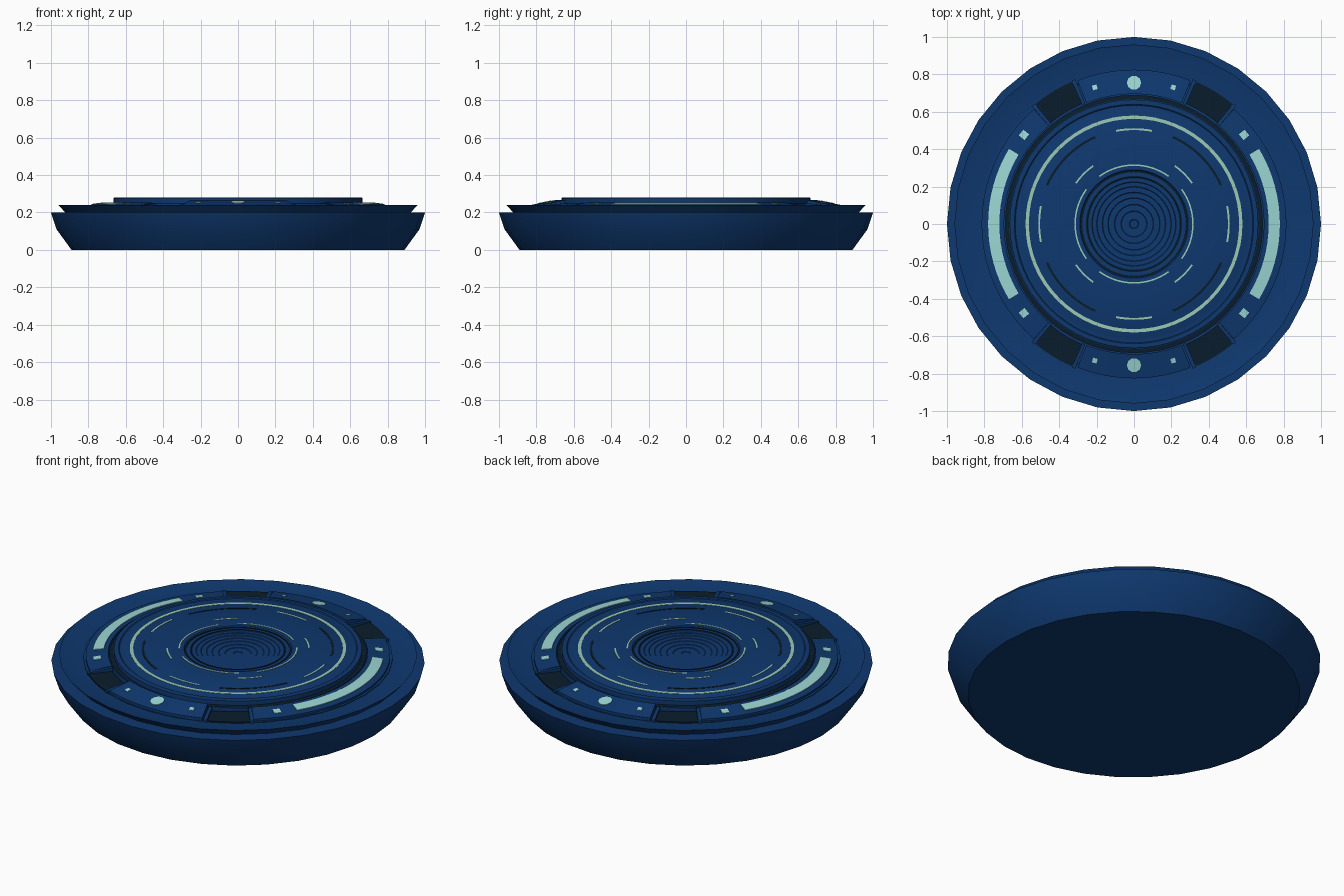
import bpy, bmesh
from math import sin, cos, radians, tau

cube = bpy.data.objects.get("Cube")
if cube:
    bpy.data.objects.remove(cube)


def material(name, r, g, b):
    m = bpy.data.materials.new(name)
    m.diffuse_color = (r, g, b, 1)
    m.use_nodes = True
    m.node_tree.nodes["Principled BSDF"].inputs["Base Color"].default_value = (r, g, b, 1)
    return m


BLUE = material("deep blue", 0.0045, 0.04, 0.16)
DARK = material("dark slate", 0.003, 0.012, 0.025)
TEAL = material("pale teal", 0.33, 0.68, 0.66)
GREEN = material("pale green", 0.33, 0.58, 0.45)


def finish(name, bm, mat, angle=25):
    bmesh.ops.remove_doubles(bm, verts=bm.verts, dist=0.00005)
    bmesh.ops.recalc_face_normals(bm, faces=bm.faces)
    me = bpy.data.meshes.new(name)
    bm.to_mesh(me)
    bm.free()
    me.materials.append(mat)
    ob = bpy.data.objects.new(name, me)
    bpy.context.collection.objects.link(ob)
    bpy.ops.object.select_all(action='DESELECT')
    ob.select_set(True)
    bpy.context.view_layer.objects.active = ob
    bpy.ops.object.shade_smooth_by_angle(angle=radians(angle))
    return ob


def sweep(name, profile, mat, start=0, end=360, steps=64):
    """Turn a closed (radius, z) profile about the z axis, degrees from +x."""
    bm = bmesh.new()
    full = end - start == 360
    rows = []
    for i in range(steps if full else steps + 1):
        a = radians(start + (end - start) * i / steps)
        rows.append([bm.verts.new((r * cos(a), r * sin(a), z)) for r, z in profile])
    n = len(profile)
    pairs = list(zip(rows, rows[1:])) + ([(rows[-1], rows[0])] if full else [])
    for p, q in pairs:
        for j in range(n):
            k = (j + 1) % n
            if profile[j][0] + profile[k][0] > 0:
                bm.faces.new((p[j], p[k], q[k], q[j]))
    if not full:
        bm.faces.new(rows[0])
        bm.faces.new(rows[-1])
    return finish(name, bm, mat)


def band(r0, r1, z0, z1, low):
    """Four sided section whose top runs from z0 at r0 to z1 at r1."""
    return [(r0, low), (r1, low), (r1, z1), (r0, z0)]


def lamp(name, radius, angle, size, sides, slope, mat):
    """Small thin polygon lying on a panel that slopes outward."""
    a = radians(angle)
    bm = bmesh.new()
    rings = []
    for lift in (-0.003, 0.003):
        ring = []
        for i in range(sides):
            t = tau * (i + 0.5) / sides
            r, s = radius + size * cos(t), size * sin(t)
            ring.append(bm.verts.new((r * cos(a) - s * sin(a), r * sin(a) + s * cos(a),
                                      slope(r) + lift)))
        rings.append(ring)
        bm.faces.new(ring)
    for i in range(sides):
        k = (i + 1) % sides
        bm.faces.new((rings[0][i], rings[0][k], rings[1][k], rings[1][i]))
    return finish(name, bm, mat)


def front_slope(r):
    return 0.268 - (r - 0.69) * 0.2


def side_slope(r):
    return 0.254 - (r - 0.69) * 0.13


# Lower dish and flared upper tray
sweep("base_dish", [(0, 0), (0.89, 0), (0.97, 0.11), (1, 0.2), (0, 0.2)], BLUE, steps=32)
sweep("upper_tray", [(0, 0.19), (0.915, 0.19), (0.96, 0.24), (0.90, 0.228), (0.83, 0.222),
                     (0.83, 0.226), (0.81, 0.226), (0.80, 0.22), (0, 0.22)], BLUE, steps=32)

# Central disc with a rim, and a stepped bowl in the middle
steps = [(0.29, 0.277), (0.285, 0.27)]
for i, r in enumerate((0.25, 0.225, 0.20, 0.17, 0.14, 0.105, 0.07, 0.025)):
    z = 0.27 - 0.003 * i
    steps += [(r, z), (r - 0.003, z - 0.003)]
sweep("centre_disc", [(0, 0.21), (0.69, 0.21), (0.69, 0.248), (0.665, 0.25), (0.665, 0.277),
                      (0.66, 0.28), (0.64, 0.28), (0.635, 0.276), (0.61, 0.276), (0.605, 0.278)]
      + steps + [(0, steps[-1][1])], BLUE)
sweep("disc_collar", band(0.667, 0.688, 0.252, 0.25, 0.24), DARK)
for r in (0.283, 0.257):
    sweep("bowl_dark_ring", band(r - 0.007, r, 0.273, 0.273, 0.265), DARK)

# Painted rings and dashes on the disc
TOP = 0.2795
sweep("light_ring", band(0.562, 0.58, TOP, TOP, 0.273), GREEN)
for q in range(0, 360, 90):
    sweep("inner_dash", band(0.311, 0.319, TOP, TOP, 0.273), GREEN, q - 36, q + 36, 16)
    sweep("outer_dash", band(0.502, 0.512, TOP, TOP, 0.273), GREEN, q - 11, q + 11, 8)
    sweep("corner_dash", band(0.375, 0.384, TOP, TOP, 0.273), GREEN, q + 35, q + 55, 8)
    sweep("dark_dash", band(0.503, 0.515, TOP, TOP, 0.273), DARK, q + 24, q + 66, 12)

# Front and back panels with round lamps
for q in (90, 270):
    sweep("lamp_panel", band(0.695, 0.825, front_slope(0.695), front_slope(0.825), 0.215),
          BLUE, q - 21.5, q + 21.5, 12)
    lamp("round_lamp", 0.755, q, 0.038, 10, front_slope, TEAL)
    for s in (-16, 16):
        lamp("small_lamp", 0.76, q + s, 0.018, 4, front_slope, TEAL)

# Side panels with long light strips and square lamps
for q in (0, 180):
    sweep("strip_panel", band(0.695, 0.815, side_slope(0.695), side_slope(0.815), 0.215),
          BLUE, q - 49, q + 49, 20)
    sweep("light_strip", band(0.72, 0.78, side_slope(0.72) + 0.004, side_slope(0.78) + 0.004,
                              0.235), TEAL, q - 31, q + 31, 16)
    for s in (-39, 39):
        lamp("square_lamp", 0.757, q + s, 0.028, 4, side_slope, TEAL)

# Dark recessed slots between the panels
for q in (0, 180):
    for s in (58.5, -58.5):
        c = q + s
        sweep("slot_floor", band(0.70, 0.83, 0.23, 0.23, 0.215), DARK, c - 8, c + 8, 6)
        for e in (-8.7, 8.7):
            sweep("slot_rib", band(0.695, 0.835, 0.25, 0.236, 0.215), BLUE,
                  c + e - 0.7, c + e + 0.7, 1)
